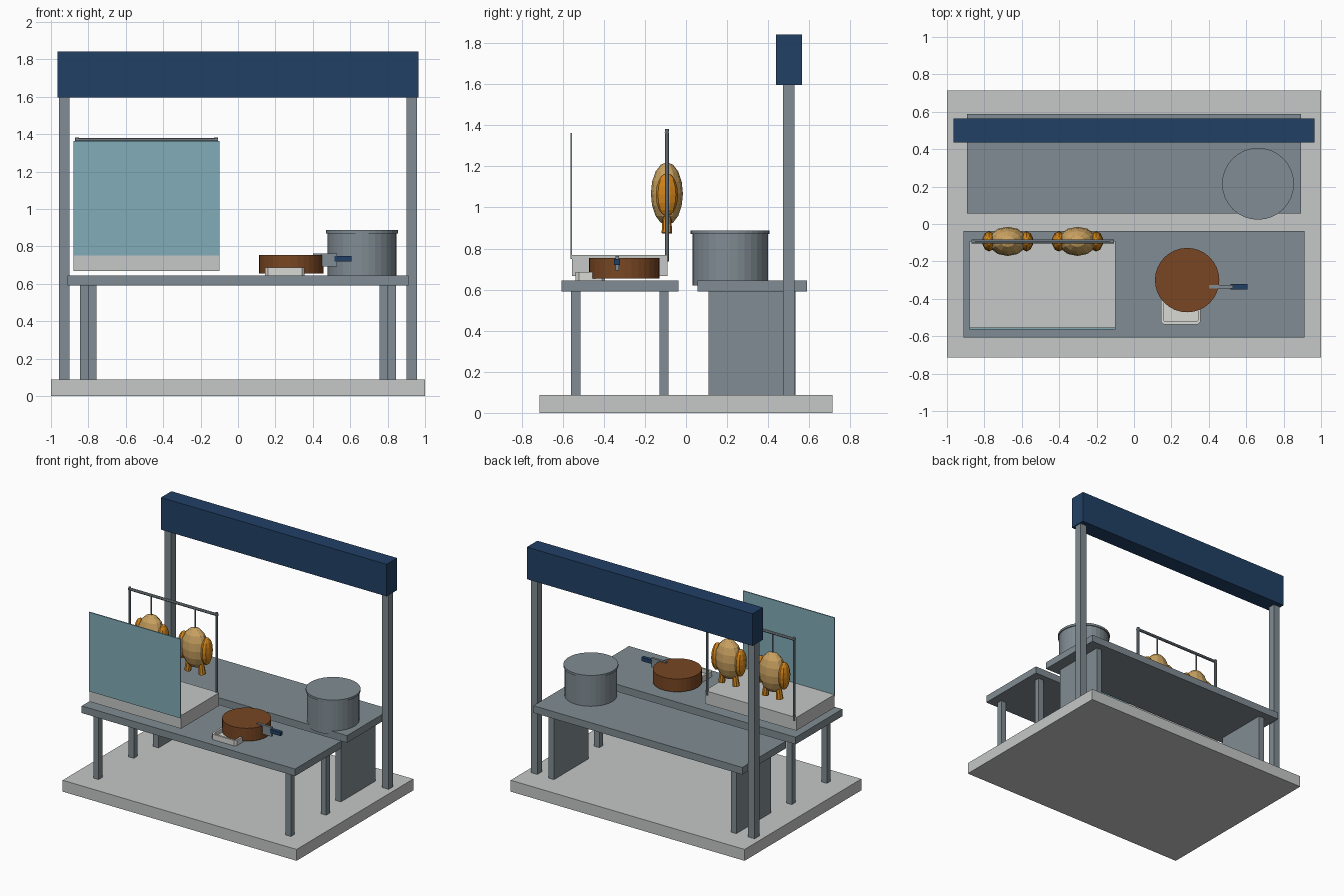
import bpy, bmesh, math
from mathutils import Matrix, Vector

if "Cube" in bpy.data.objects:
    bpy.data.objects.remove(bpy.data.objects["Cube"])


def mat(name, r, g, b):
    m = bpy.data.materials.new(name)
    lin = [(c / 255 / 12.92 if c < 11 else ((c / 255 + 0.055) / 1.055) ** 2.4) for c in (r, g, b)]
    m.diffuse_color = (*lin, 1)
    m.use_nodes = True
    m.node_tree.nodes["Principled BSDF"].inputs["Base Color"].default_value = m.diffuse_color
    return m


STEEL = mat("steel_grey", 128, 140, 147)
PALE = mat("pale_grey", 197, 200, 198)
NAVY = mat("navy_blue", 33, 64, 101)
GLASS = mat("glass_teal", 130, 172, 185)
WOOD = mat("block_brown", 120, 70, 34)
TAN = mat("roast_tan", 203, 163, 98)
ORANGE = mat("roast_orange", 212, 134, 26)
DISH = mat("dish_white", 216, 216, 212)


def finish(name, bm, m):
    bmesh.ops.recalc_face_normals(bm, faces=bm.faces)
    me = bpy.data.meshes.new(name)
    bm.to_mesh(me)
    bm.free()
    me.materials.append(m)
    ob = bpy.data.objects.new(name, me)
    bpy.context.collection.objects.link(ob)
    return ob


def box(name, x, y, z, m):
    """Box from (min, max) ranges."""
    bm = bmesh.new()
    c = Vector([(a + b) / 2 for a, b in (x, y, z)])
    s = [b - a for a, b in (x, y, z)]
    bmesh.ops.create_cube(bm, size=1, matrix=Matrix.Translation(c) @ Matrix.Diagonal((*s, 1)))
    return finish(name, bm, m)


def rod(name, a, b, r1, r2, m, seg=8):
    """Cylinder or cone between two points."""
    a, b = Vector(a), Vector(b)
    rot = (b - a).to_track_quat('Z', 'Y').to_matrix().to_4x4()
    bm = bmesh.new()
    bmesh.ops.create_cone(bm, cap_ends=True, segments=seg, radius1=r1, radius2=r2,
                          depth=(b - a).length, matrix=Matrix.Translation((a + b) / 2) @ rot)
    return finish(name, bm, m)


def ball(name, c, r, m, u=12, v=8):
    bm = bmesh.new()
    bmesh.ops.create_uvsphere(bm, u_segments=u, v_segments=v, radius=1,
                              matrix=Matrix.Translation(c) @ Matrix.Diagonal((*r, 1)))
    return finish(name, bm, m)


# Floor slab and overhead sign
box("floor_slab", (-1, 1), (-0.713, 0.713), (0, 0.088), PALE)
box("sign_board", (-0.965, 0.965), (0.437, 0.565), (1.595, 1.843), NAVY)

# Counters
box("front_counter_top", (-0.912, 0.912), (-0.606, -0.037), (0.59, 0.645), STEEL)
box("rear_counter_top", (-0.893, 0.893), (0.056, 0.588), (0.59, 0.645), STEEL)

# Mirrored supports
for side, s in (("left", -1), ("right", 1)):
    def span(a, b):
        return tuple(sorted((s * a, s * b)))
    box(side + "_sign_post", span(0.902, 0.957), (0.472, 0.528), (0.088, 1.6), STEEL)
    box(side + "_rear_panel", span(0.757, 0.803), (0.11, 0.532), (0.088, 0.592), STEEL)
    box(side + "_front_leg", span(0.8, 0.845), (-0.56, -0.514), (0.088, 0.592), STEEL)
    box(side + "_back_leg", span(0.8, 0.845), (-0.13, -0.085), (0.088, 0.592), STEEL)

# Display tray with glass shield
box("display_tray", (-0.88, -0.098), (-0.555, -0.09), (0.667, 0.768), PALE)
box("glass_shield", (-0.88, -0.098), (-0.563, -0.554), (0.75, 1.362), GLASS)

# Hanging rack
RY = -0.093
for side, x in (("left", -0.861), ("right", -0.117)):
    rod(side + "_rack_post", (x, RY, 0.738), (x, RY, 1.383), 0.01, 0.01, STEEL)
rod("rack_rail", (-0.868, RY, 1.367), (-0.108, RY, 1.367), 0.011, 0.011, STEEL)

# Roast birds on hooks
for i, x in enumerate((-0.675, -0.302), 1):
    n = "bird_%d_" % i
    rod(n + "hook", (x, RY, 1.19), (x, RY, 1.367), 0.005, 0.005, STEEL, 6)
    ball(n + "body", (x, RY, 1.067), (0.105, 0.078, 0.153), TAN)
    for side, s in (("left", -1), ("right", 1)):
        ball(n + side + "_wing", (x + s * 0.1, RY, 1.062), (0.037, 0.054, 0.105), ORANGE, 10, 8)
        rod(n + side + "_drumstick", (x + s * 0.048, RY, 0.99), (x + s * 0.062, RY, 0.875),
            0.018, 0.026, ORANGE)

# Stock pot with lid
PX, PY = 0.663, 0.215
rod("pot_body", (PX, PY, 0.62), (PX, PY, 0.875), 0.184, 0.184, STEEL, 32)
rod("pot_lid", (PX, PY, 0.87), (PX, PY, 0.887), 0.192, 0.192, STEEL, 32)

# Chopping block with cleaver
rod("chopping_block", (0.284, -0.3, 0.655), (0.284, -0.3, 0.755), 0.172, 0.172, WOOD, 32)
box("cleaver_blade", (0.4, 0.528), (-0.344, -0.326), (0.692, 0.763), STEEL)
box("cleaver_handle", (0.517, 0.607), (-0.35, -0.321), (0.72, 0.748), NAVY)

# Serving dish: chamfered outline, recessed inside
bm = bmesh.new()
x0, x1, y0, y1, c = 0.145, 0.356, -0.537, -0.395, 0.015
outline = [(x0 + c, y0), (x1 - c, y0), (x1, y0 + c), (x1, y1 - c),
           (x1 - c, y1), (x0 + c, y1), (x0, y1 - c), (x0, y0 + c)]
base = bm.faces.new([bm.verts.new((x, y, 0.645)) for x, y in outline])
up = bmesh.ops.extrude_face_region(bm, geom=[base], use_keep_orig=True)["geom"]
top = [f for f in up if isinstance(f, bmesh.types.BMFace)][0]
bmesh.ops.translate(bm, vec=(0, 0, 0.042), verts=top.verts)
bm.normal_update()
bmesh.ops.inset_region(bm, faces=[top], thickness=0.016)
low = bmesh.ops.extrude_face_region(bm, geom=[top])["geom"]
bmesh.ops.translate(bm, vec=(0, 0, -0.03), verts=[v for v in low if isinstance(v, bmesh.types.BMVert)])
bmesh.ops.delete(bm, geom=[top], context='FACES_ONLY')
finish("serving_dish", bm, DISH)
# The back of the dish tucks under the block, so trim its height there
for v in bpy.data.objects["serving_dish"].data.vertices:
    v.co.z = min(v.co.z, 0.687)
